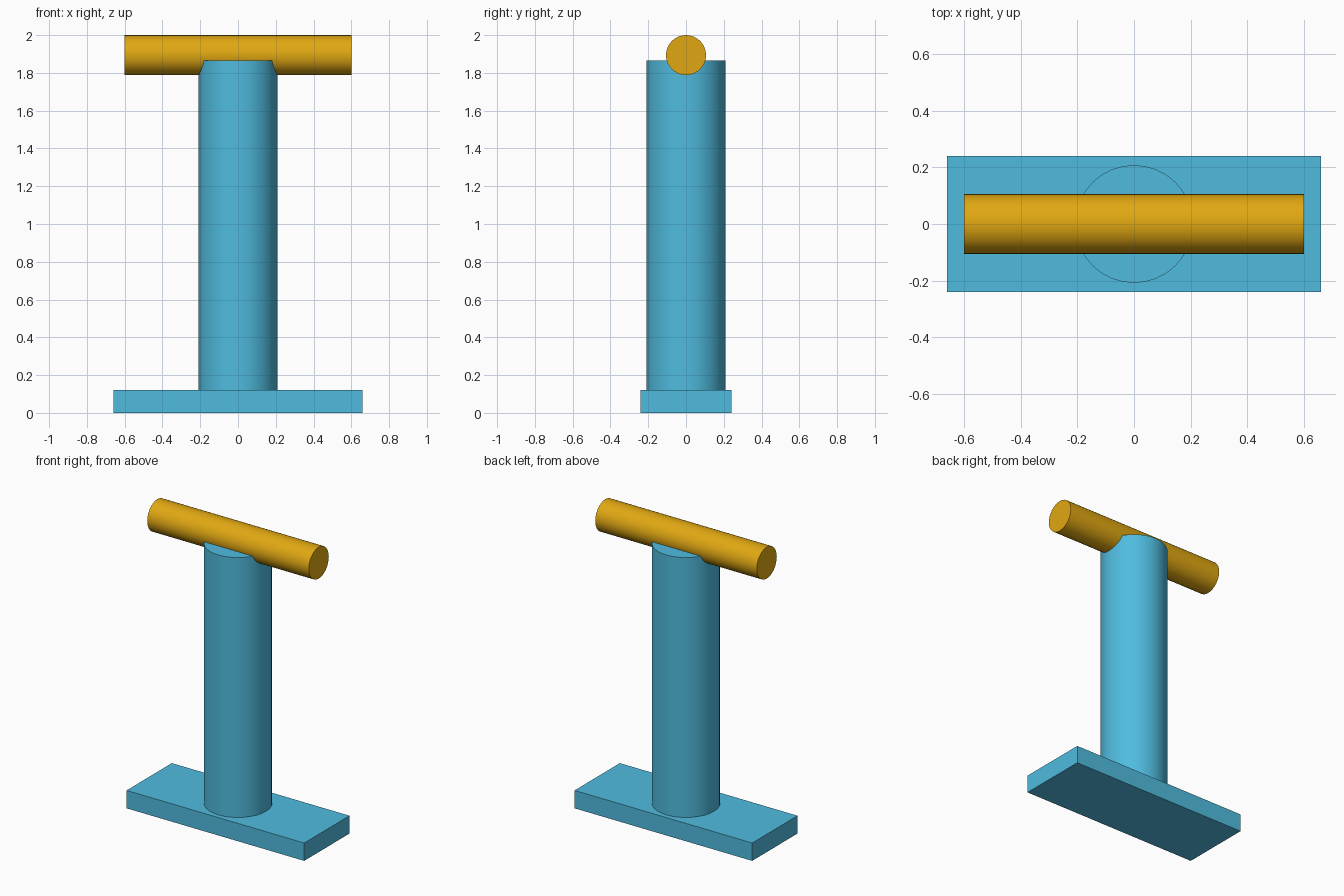
import bpy
import math

cube = bpy.data.objects.get("Cube")
if cube:
    bpy.data.objects.remove(cube, do_unlink=True)


def make_material(name, colour):
    mat = bpy.data.materials.new(name)
    mat.use_nodes = True
    mat.diffuse_color = colour
    mat.node_tree.nodes["Principled BSDF"].inputs["Base Color"].default_value = colour
    return mat


def finish(obj, name, mat):
    obj.name = name
    obj.data.materials.append(mat)
    return obj


def cylinder(name, mat, radius, depth, location, rotation=(0, 0, 0)):
    bpy.ops.mesh.primitive_cylinder_add(vertices=32, radius=radius, depth=depth,
                                        location=location, rotation=rotation)
    bpy.ops.object.shade_smooth_by_angle(angle=math.radians(30))
    return finish(bpy.context.object, name, mat)


blue = make_material("sky blue", (0.08, 0.50, 0.74, 1))
gold = make_material("golden yellow", (0.75, 0.39, 0.006, 1))

BASE_TOP = 0.12
POST_TOP = 1.865
BAR_RADIUS = 0.106

# Flat rectangular base
bpy.ops.mesh.primitive_cube_add(size=1, location=(0, 0, BASE_TOP / 2))
base = finish(bpy.context.object, "base_plate", blue)
base.scale = (1.32, 0.48, BASE_TOP)

# Round upright, standing on the base
cylinder("post", blue, 0.208, POST_TOP - BASE_TOP, (0, 0, (POST_TOP + BASE_TOP) / 2))

# Crossbar lying left to right, sunk into the top of the post
cylinder("crossbar", gold, BAR_RADIUS, 1.2, (0, 0, 2 - BAR_RADIUS),
         (0, math.pi / 2, 0))
